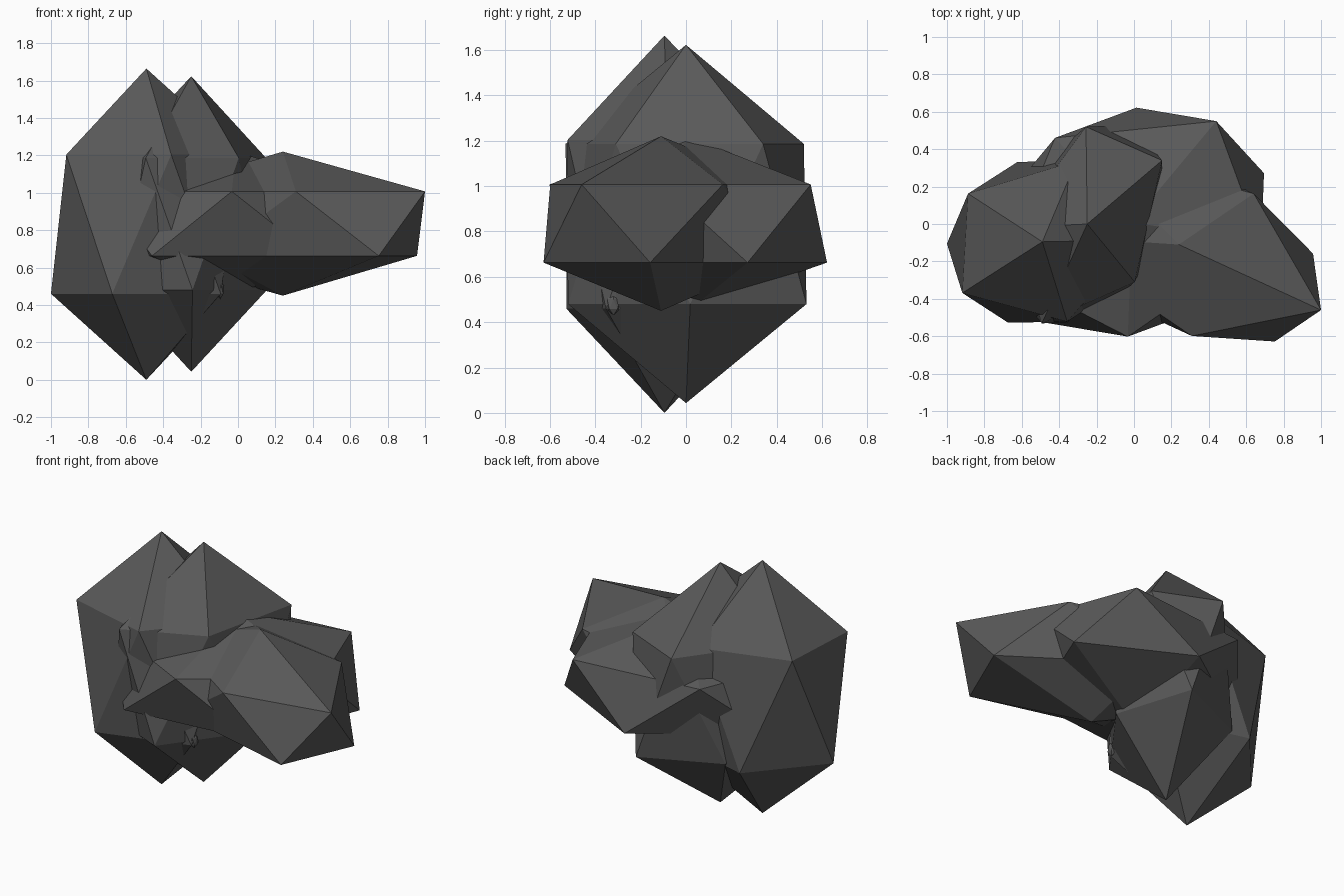
import bpy
from mathutils import Matrix

if "Cube" in bpy.data.objects:
    bpy.data.objects.remove(bpy.data.objects["Cube"])

stone = bpy.data.materials.new("dark grey stone")
stone.diffuse_color = (0.1, 0.1, 0.1, 1)
stone.use_nodes = True
stone.node_tree.nodes["Principled BSDF"].inputs["Base Color"].default_value = stone.diffuse_color
stone.roughness = 1.0

RING = 0.894427  # radius of an icosahedron's vertex rings


def rock(name, centre, a, b, height):
    """Skewed icosahedron: a and b are the plan vectors of its upper vertex ring."""
    bpy.ops.mesh.primitive_ico_sphere_add(subdivisions=1, radius=1)
    ob = bpy.context.object
    ob.name = name
    ob.data.transform(Matrix((
        (a[0] / RING, b[0] / RING, 0, centre[0]),
        (a[1] / RING, b[1] / RING, 0, centre[1]),
        (0, 0, height, centre[2]),
        (0, 0, 0, 1))))
    ob.data.materials.append(stone)
    for p in ob.data.polygons:
        p.use_smooth = False
    return ob


# two tall boulders
rock("tall_left_boulder", (-0.49, -0.095, 0.832), (0.51, 0.01), (0.026, 0.452), 0.832)
rock("tall_middle_boulder", (-0.25, 0.0, 0.833), (0.40, 0.34), (-0.137, 0.436), 0.79)

# two low, flat boulders
rock("low_right_boulder", (0.24, -0.11, 0.835), (0.76, -0.35), (0.174, 0.40), 0.385)
rock("low_back_boulder", (-0.01, 0.01, 0.835), (0.45, 0.54), (-0.58, 0.298), 0.385)

# tiny chip sticking out of the front
rock("stone_chip", (-0.095, -0.32, 0.48), (0.02, 0.0), (0.0, 0.03), 0.05)
